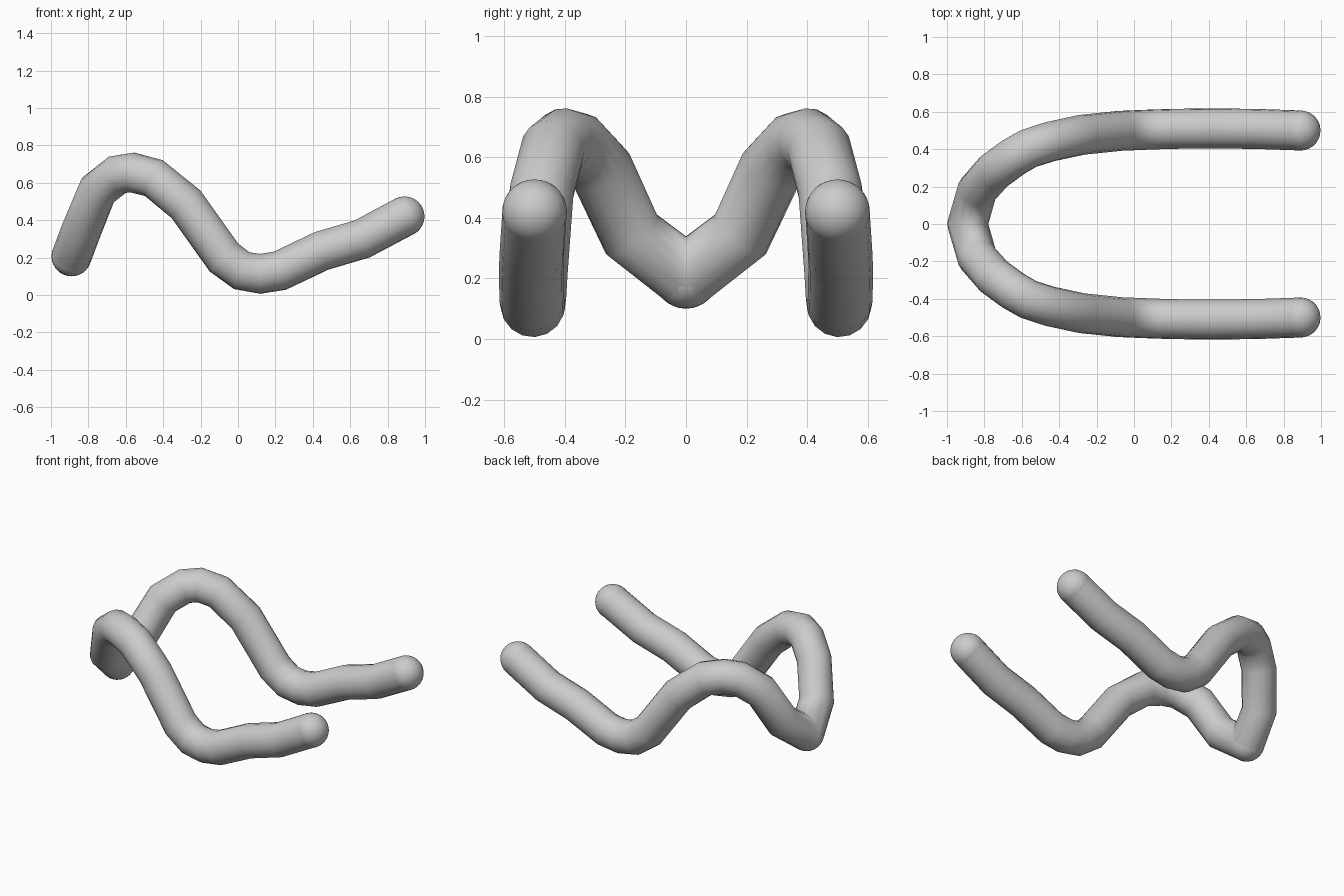
import bpy
from mathutils import Vector

RADIUS = 0.107

cube = bpy.data.objects.get("Cube")
if cube:
    bpy.data.objects.remove(cube, do_unlink=True)

grey = bpy.data.materials.new("plain grey")
grey.use_nodes = True
colour = (0.6, 0.6, 0.6, 1)
grey.diffuse_color = colour
grey.node_tree.nodes["Principled BSDF"].inputs["Base Color"].default_value = colour

# Centre line of one half, from the middle joint to the free tip
path = [
    (-0.89, 0, 0.207), (-0.838, 0.18, 0.345), (-0.75, 0.28, 0.56),
    (-0.645, 0.357, 0.643), (-0.565, 0.403, 0.655), (-0.45, 0.44, 0.625),
    (-0.278, 0.477, 0.485), (-0.075, 0.498, 0.2), (0.02, 0.502, 0.13),
    (0.12, 0.506, 0.113), (0.225, 0.509, 0.13), (0.445, 0.511, 0.235),
    (0.665, 0.508, 0.3), (0.89, 0.5, 0.42),
]


def select_only(ob):
    bpy.ops.object.select_all(action="DESELECT")
    ob.select_set(True)
    bpy.context.view_layer.objects.active = ob


def finish(ob, name):
    ob.name = name
    ob.data.materials.clear()
    ob.data.materials.append(grey)
    select_only(ob)
    bpy.ops.object.shade_smooth_by_angle()


def ball(name, centre, axis):
    bpy.ops.mesh.primitive_uv_sphere_add(segments=32, ring_count=16, radius=RADIUS, location=centre)
    ob = bpy.context.object
    ob.rotation_euler = axis.to_track_quat("Z", "Y").to_euler()
    finish(ob, name)


# Bent round tube, mirrored across the middle
curve = bpy.data.curves.new("tube", "CURVE")
curve.dimensions = "3D"
curve.bevel_depth = RADIUS
curve.bevel_resolution = 6
spline = curve.splines.new("POLY")
spline.points.add(len(path) - 1)
for point, co in zip(spline.points, path):
    point.co = (*co, 1)
tube = bpy.data.objects.new("bent_tube", curve)
bpy.context.collection.objects.link(tube)
select_only(tube)
bpy.ops.object.convert(target="MESH")
tube = bpy.context.object
finish(tube, "bent_tube")
mirror = tube.modifiers.new("Mirror", "MIRROR")
mirror.use_axis = (False, True, False)
mirror.use_bisect_axis = (False, True, False)

# Rounded middle joint and tips
ball("middle_joint", path[0], Vector((0, 1, 0)))
along = Vector(path[-1]) - Vector(path[-2])
for side, name in ((1, "back_tip"), (-1, "front_tip")):
    flip = Vector((1, side, 1))
    ball(name, Vector(path[-1]) * flip, along * flip)
